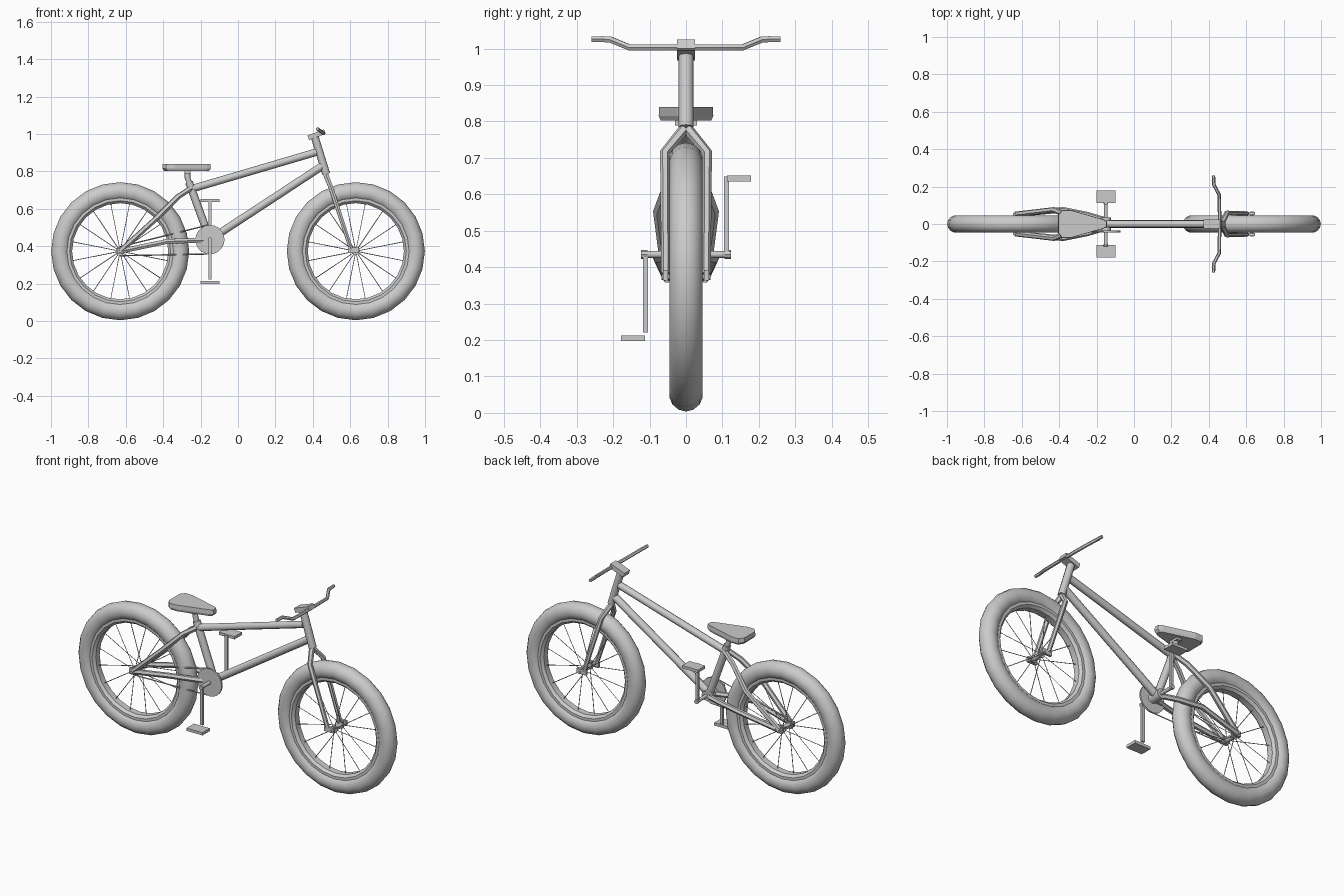
import bpy, bmesh, math
from mathutils import Vector, Matrix

if "Cube" in bpy.data.objects:
    bpy.data.objects.remove(bpy.data.objects["Cube"])

REAR, FRONT, AXLE_Z = -0.63, 0.63, 0.373
BB = (-0.15, 0, 0.435)


def add(name, bm, smooth=True, angle=40):
    bmesh.ops.recalc_face_normals(bm, faces=bm.faces)
    me = bpy.data.meshes.new(name)
    bm.to_mesh(me)
    bm.free()
    if smooth:
        me.shade_smooth()
        me.set_sharp_from_angle(angle=math.radians(angle))
    ob = bpy.data.objects.new(name, me)
    bpy.context.collection.objects.link(ob)
    return ob


def tube(name, pts, r, res=1, radii=None, cyclic=False):
    # round tube along a path, turned into a mesh
    cu = bpy.data.curves.new(name, 'CURVE')
    cu.dimensions = '3D'
    cu.bevel_depth, cu.bevel_resolution, cu.use_fill_caps = r, res, True
    sp = cu.splines.new('POLY')
    sp.points.add(len(pts) - 1)
    for i, p in enumerate(pts):
        sp.points[i].co = (*p, 1)
        sp.points[i].radius = radii[i] if radii else 1
    sp.use_cyclic_u = cyclic
    tmp = bpy.data.objects.new(name, cu)
    bpy.context.collection.objects.link(tmp)
    bm = bmesh.new()
    me = bpy.data.meshes.new_from_object(tmp.evaluated_get(bpy.context.evaluated_depsgraph_get()))
    bm.from_mesh(me)
    bpy.data.objects.remove(tmp)
    bpy.data.meshes.remove(me)
    bmesh.ops.remove_doubles(bm, verts=bm.verts, dist=1e-5)
    return add(name, bm, angle=50)


def box(name, loc, size, tilt=0):
    bm = bmesh.new()
    m = Matrix.Translation(loc) @ Matrix.Rotation(tilt, 4, 'Y') @ Matrix.Diagonal((*size, 1))
    bmesh.ops.create_cube(bm, size=1, matrix=m)
    return add(name, bm, False)


def disc(name, loc, r, width, seg=16):
    # cylinder with its axis along y
    bm = bmesh.new()
    m = Matrix.Translation(loc) @ Matrix.Rotation(math.pi / 2, 4, 'X')
    bmesh.ops.create_cone(bm, cap_ends=True, segments=seg, radius1=r, radius2=r, depth=width, matrix=m)
    return add(name, bm)


def ring(name, x, profile, seg=24):
    # closed (radius, y) profile turned round the wheel axle
    bm = bmesh.new()
    loops = []
    for i in range(seg):
        a = math.tau * i / seg
        loops.append([bm.verts.new((x + r * math.cos(a), y, AXLE_Z + r * math.sin(a))) for r, y in profile])
    n = len(profile)
    for i in range(seg):
        p, q = loops[i], loops[(i + 1) % seg]
        for j in range(n):
            k = (j + 1) % n
            bm.faces.new((p[j], p[k], q[k], q[j]))
    return add(name, bm)


def both(fn):
    for side, s in (("left", 1), ("right", -1)):
        fn(side, s)


# wheels: tyre, rim, hub, axle and spokes
tyre = [(0.320 + 0.049 * math.cos(math.tau * j / 14), 0.047 * math.sin(math.tau * j / 14)) for j in range(14)]
rim = [(0.285, 0.032), (0.270, 0.032), (0.257, 0.018), (0.257, -0.018), (0.270, -0.032), (0.285, -0.032)]
for end, x in (("rear", REAR), ("front", FRONT)):
    ring(end + "_tyre", x, tyre)
    ring(end + "_rim", x, rim)
    disc(end + "_hub", (x, 0, AXLE_Z), 0.014, 0.07, 10)
    disc(end + "_axle", (x, 0, AXLE_Z), 0.008, 0.135, 8)
    both(lambda side, s: disc(f"{end}_hub_flange_{side}", (x, 0.03 * s, AXLE_Z), 0.02, 0.006, 12))
    bm = bmesh.new()
    for i in range(16):
        a = math.tau * (i + 0.5) / 16
        d = Vector((math.cos(a), 0, math.sin(a)))
        c = Vector((x, 0, AXLE_Z))
        p = c + d * 0.015 + Vector((0, 0.03 * (-1) ** i, 0))
        q = c + d * 0.262
        rot = (q - p).to_track_quat('Z', 'Y').to_matrix().to_4x4()
        bmesh.ops.create_cone(bm, cap_ends=True, segments=4, radius1=0.002, radius2=0.002,
                              depth=(q - p).length, matrix=Matrix.Translation((p + q) / 2) @ rot)
    add(end + "_spokes", bm, False)

# main frame tubes
tube("top_tube", [(-0.25, 0, 0.706), (0.42, 0, 0.903)], 0.020, 2)
tube("down_tube", [BB, (0.45, 0, 0.828)], 0.021, 2)
tube("seat_tube", [BB, (-0.262, 0, 0.742)], 0.021, 2)
tube("seat_post", [(-0.25, 0, 0.71), (-0.27, 0, 0.765), (-0.27, 0, 0.81)], 0.015, 2)
tube("head_tube", [(0.410, 0, 0.985), (0.472, 0, 0.785)], 0.021, 2)
disc("crank_shell", BB, 0.027, 0.07, 12)


# stays that carry the rear wheel, and the fork
def rear_stays(side, s):
    tube("seat_stay_" + side, [(-0.25, 0.01 * s, 0.71), (-0.32, 0.035 * s, 0.665),
                               (-0.43, 0.076 * s, 0.555), (REAR, 0.052 * s, AXLE_Z)], 0.015)
    tube("chain_stay_" + side, [(-0.15, 0.02 * s, 0.43), (-0.25, 0.05 * s, 0.43),
                                (-0.38, 0.076 * s, 0.425), (REAR, 0.052 * s, AXLE_Z)], 0.015)
    box("rear_dropout_" + side, (REAR, 0.052 * s, AXLE_Z), (0.035, 0.012, 0.03))


def fork_side(side, s):
    tube("fork_blade_" + side, [(0.470, 0.004 * s, 0.780), (0.496, 0.058 * s, 0.715), (0.605, 0.056 * s, 0.383)],
         0.014, 1, [1.1, 1, 0.85])
    box("fork_dropout_" + side, (0.618, 0.056 * s, 0.378), (0.06, 0.014, 0.028))


both(rear_stays)
both(fork_side)

# stem, handlebar and grips
box("stem", (0.42, 0, 0.996), (0.095, 0.05, 0.026), -0.35)
half = [(0.458, 0.0, 1.003), (0.456, 0.155, 1.003), (0.428, 0.208, 1.025), (0.425, 0.235, 1.026)]
tube("handlebar", [(x, -y, z) for x, y, z in half[:0:-1]] + half, 0.0095)
both(lambda side, s: tube("grip_" + side, [(0.428, 0.205 * s, 1.026), (0.425, 0.259 * s, 1.026)], 0.009))

# seat: outline with a smaller underside
bm = bmesh.new()
outline = [(-0.405, 0.05), (-0.385, 0.075), (-0.34, 0.075), (-0.165, 0.025), (-0.145, 0.014)]
outline += [(x, -y) for x, y in reversed(outline)]
layers = []
for z, k in ((0.839, 0.98), (0.815, 1.0), (0.802, 0.92)):
    layers.append([bm.verts.new((-0.275 + (x + 0.275) * k, y * k, z)) for x, y in outline])
n = len(outline)
for a, b in zip(layers, layers[1:]):
    for i in range(n):
        bm.faces.new((a[i], a[(i + 1) % n], b[(i + 1) % n], b[i]))
bm.faces.new(layers[0])
bm.faces.new(layers[-1])
add("seat", bm, False)
box("seat_clamp", (-0.27, 0, 0.797), (0.03, 0.06, 0.015))

# cranks and pedals, one up and one down
disc("crank_axle", BB, 0.010, 0.235, 10)
for side, s in (("left", 1), ("right", -1)):
    disc("crank_end_" + side, (BB[0], 0.115 * s, BB[2]), 0.012, 0.018, 8)
    box("crank_arm_" + side, (BB[0], 0.111 * s, BB[2] + 0.107 * s), (0.018, 0.013, 0.215))
    box("pedal_" + side, (BB[0], 0.145 * s, BB[2] - 0.011 + 0.219 * s), (0.1, 0.066, 0.016))

# drive: chainring, sprocket and chain runs
disc("chainring", (BB[0], -0.040, BB[2]), 0.078, 0.009, 20)
disc("sprocket", (REAR, -0.038, AXLE_Z), 0.024, 0.009, 12)
for run, s in (("upper", 1), ("lower", -1)):
    tube("chain_" + run, [(REAR, -0.040, AXLE_Z + 0.024 * s), (BB[0] - 0.012, -0.040, BB[2] + 0.077 * s)], 0.0035, 0)
